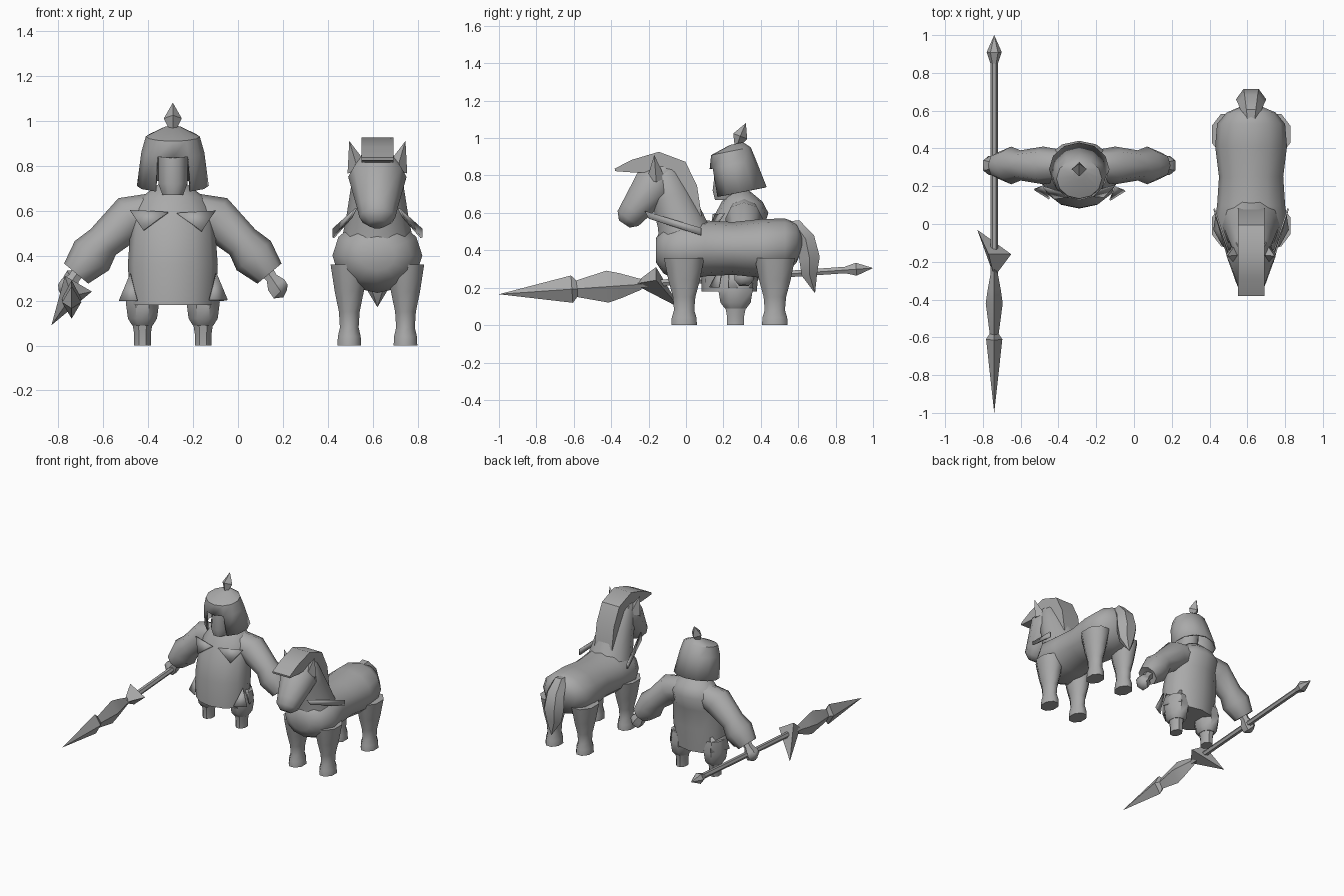
import bpy, bmesh
from math import sin, cos, tau, radians
from mathutils import Vector

cube = bpy.data.objects.get("Cube")
if cube:
    bpy.data.objects.remove(cube)

GREY = (.4, .4, .4, 1)
material = bpy.data.materials.new("plain grey")
material.use_nodes = True
material.diffuse_color = GREY
material.node_tree.nodes["Principled BSDF"].inputs["Base Color"].default_value = GREY

# Centre lines of the three figures, and common directions
MAN, HORSE, SPEAR = -.29, .62, -.74
SIDES = (("left", 1), ("right", -1))
RIGHTWARD, BACKWARD, UPWARD = Vector((1, 0, 0)), Vector((0, 1, 0)), Vector((0, 0, 1))


def finish(name, bm, crease=50, thickness=0):
    """Turn a bmesh into a smooth shaded object with creased edges."""
    bmesh.ops.remove_doubles(bm, verts=bm.verts, dist=.002)
    bmesh.ops.recalc_face_normals(bm, faces=bm.faces)
    mesh = bpy.data.meshes.new(name)
    bm.to_mesh(mesh)
    bm.free()
    mesh.materials.append(material)
    mesh.shade_smooth()
    mesh.set_sharp_from_angle(angle=radians(crease))
    part = bpy.data.objects.new(name, mesh)
    bpy.context.collection.objects.link(part)
    if thickness:
        part.modifiers.new("thickness", "SOLIDIFY").thickness = thickness


def loft(rings, sides=8, across=RIGHTWARD, axis=None, turn=0):
    """Skin elliptical rings (x, y, z, radius across, other radius)."""
    bm = bmesh.new()
    centres = [Vector(ring[:3]) for ring in rings]
    loops = []
    for i, (*_, radius, depth) in enumerate(rings):
        before, after = centres[max(i - 1, 0)], centres[min(i + 1, len(centres) - 1)]
        tangent = (axis or after - before).normalized()
        u = (across - tangent * across.dot(tangent)).normalized()
        v = tangent.cross(u)
        angles = [tau * (k + turn) / sides for k in range(sides)]
        loops.append([bm.verts.new(centres[i] + u * cos(a) * radius + v * sin(a) * depth)
                      for a in angles])
    for lower, upper in zip(loops, loops[1:]):
        for k in range(sides):
            bm.faces.new((lower[k - 1], lower[k], upper[k], upper[k - 1]))
    bm.faces.new(loops[0])
    bm.faces.new(loops[-1])
    return bm


def plate(name, points):
    """Thin flat panel through the given corners."""
    bm = bmesh.new()
    bm.faces.new([bm.verts.new(point) for point in points])
    finish(name, bm, thickness=.009)


def column(x, rows, ratio=1):
    """Rows of (height, y, radius); depth is the radius times the ratio."""
    return [(x, y, z, r, r * ratio) for z, y, r in rows]


def post(x, y, rows, ratio):
    """Straight column with rows of (height, radius)."""
    return column(x, [(z, y, r) for z, r in rows], ratio)


def on_horse(rows, ratio=1):
    """Rows of (y, height, radius) on the horse's centre line."""
    return [(HORSE, y, z, r, r * ratio) for y, z, r in rows]


def on_spear(rows, ratio=1):
    """Rows of (y, radius) along the sloping line of the spear."""
    return [(SPEAR, y, .235 + .07 * y, r, r * ratio) for y, r in rows]


# Warrior: robe and face
robe = [(.18, .23, .19), (.36, .24, .2), (.5, .26, .19), (.6, .3, .18), (.66, .3, .14), (.72, .29, .06)]
finish("robe", loft(column(MAN, robe, .78), 12, axis=UPWARD))
face = [(.67, .21, .05), (.72, .22, .07), (.88, .24, .07)]
finish("face", loft(column(MAN, face, 1.2), axis=UPWARD, turn=.5))

# Helmet: tilted shell, with the face opening and the underside removed
shell = [(.71, .29, .16), (.86, .25, .14), (.93, .24, .12), (.97, .27, .04)]
bm = loft(column(MAN, shell, .9), 12, axis=Vector((0, -.2, 1)))
opening = []
for panel in bm.faces:
    middle = panel.calc_center_median()
    in_front = abs(middle.x - MAN) < .07 and middle.y < .2 and middle.z < .82
    underside = len(panel.verts) > 4 and middle.z < .8
    if in_front or underside:
        opening.append(panel)
bmesh.ops.delete(bm, geom=opening, context="FACES")
finish("helmet", bm, crease=40, thickness=.01)
finial = [(.95, .27, .01), (1.01, .29, .04), (1.08, .32, 0)]
finish("helmet_finial", loft(column(MAN, finial), 4), crease=30)

# Warrior: limbs, lapels and robe flaps; arm rows are (offset, height, radius)
arm_y, leg_y = .31, .265
sleeve = [(.08, .6, .08), (.19, .57, .1), (.31, .46, .08), (.36, .4, .1), (.43, .32, .07), (.41, .34, .03)]
hand = [(.39, .37, .04), (.44, .3, .03), (.46, .27, .05), (.48, .24, .05), (.5, .23, .02)]
trouser = [(.09, .05), (.12, .07), (.19, .08), (.27, .07)]
boot = [(0, .04), (.05, .04), (.11, .05)]
lapel = [(.02, .15, .59), (.19, .2, .6), (.13, .14, .51)]
front_flap = [(.19, .2, .32), (.24, .18, .2), (.16, .13, .2)]
back_flap = [(.19, .23, .32), (.23, .23, .2), (.17, .36, .2), (.15, .34, .3)]
for label, s in SIDES:
    for part, rows, sides in (("sleeve", sleeve, 8), ("hand", hand, 6)):
        rings = [(MAN + s * x, arm_y, z, r, r) for x, z, r in rows]
        finish(f"{label}_{part}", loft(rings, sides, across=BACKWARD))
    for part, rows in (("trouser", trouser), ("boot", boot)):
        rings = post(MAN + s * .135, leg_y, rows, 1.25)
        finish(f"{label}_{part}", loft(rings, axis=UPWARD, turn=.5))
    for part, corners in (("lapel", lapel), ("front_flap", front_flap), ("back_flap", back_flap)):
        plate(f"{label}_{part}", [(MAN + s * x, y, z) for x, y, z in corners])

# Spear: shaft, pointed butt and two-part blade
finish("spear_shaft", loft(on_spear([(-.6, .02), (.9, .02)]), 6))
finish("spear_butt", loft(on_spear([(.85, .02), (.91, .04), (1, 0)]), 6), crease=30)
finish("spear_tip", loft(on_spear([(-1, 0), (-.61, .043), (-.56, .01)], 1.7), 4), crease=30)
blade = [(-.61, .02), (-.42, .045), (-.35, .035), (-.24, .015)]
finish("spear_blade", loft(on_spear(blade, 1.9), 4), crease=40)

# Spear: collar with three swept-back barbs
bm = bmesh.new()
apex, hub = [bm.verts.new((SPEAR, y, .22)) for y in (-.28, -.12)]
barbs = [bm.verts.new(p) for p in ((-.83, -.03, .09), (-.65, -.16, .24), (-.77, -.16, .31))]
for i, barb in enumerate(barbs):
    bm.faces.new((apex, barb, barbs[i - 1]))
    bm.faces.new((hub, barbs[i - 1], barb))
finish("spear_barbs", bm, crease=30)

# Horse: body, neck and head
body = [(-.16, .4, .08), (-.12, .4, .15), (-.03, .4, .2), (.1, .41, .18), (.25, .41, .17),
        (.41, .41, .19), (.53, .42, .18), (.59, .44, .13), (.62, .45, .06)]
finish("horse_body", loft(on_horse(body, .83), 12, axis=BACKWARD), crease=60)
neck = [(.01, .42, .17), (-.03, .56, .14), (-.08, .69, .12), (-.12, .8, .1), (-.13, .86, .06)]
finish("horse_neck", loft(on_horse(neck, .95), 10), crease=60)
head = [(-.1, .83, .08), (-.17, .75, .13), (-.28, .61, .09), (-.31, .57, .08), (-.33, .54, .04)]
finish("horse_head", loft(on_horse(head, .9), 10), crease=60)

# Horse: mane of constant width, with rows of (y, height, half thickness), and tail
mane = [(-.38, .83, .01), (-.28, .85, .05), (-.15, .87, .08), (-.04, .83, .08), (.02, .73, .06), (.07, .58, .02)]
rings = [(HORSE, y, z, .1, depth) for y, z, depth in mane]
finish("horse_mane", loft(rings, 4, turn=.5), crease=40)
tail = [(.51, .53, .03), (.59, .53, .05), (.64, .46, .07), (.66, .36, .08), (.66, .27, .06), (.69, .17, 0)]
finish("horse_tail", loft(on_horse(tail, .8), 6), crease=45)

# Horse: legs share one profile of (height, radius); ears and reins are paired
leg = [(0, .057), (.04, .055), (.08, .045), (.15, .05), (.24, .07), (.36, .09)]
rein = [(.1, -.22, .61), (.2, .08, .52), (.2, .08, .48), (.12, -.2, .57)]
for label, s in SIDES:
    for part, y in (("front", -.01), ("hind", .475)):
        rings = post(HORSE + s * .125, y, leg, 1.3)
        finish(f"horse_{label}_{part}_leg", loft(rings, axis=UPWARD, turn=.5), crease=60)
    base, tip = HORSE + s * .085, HORSE + s * .125
    ear = [(base, -.16, .78, .05, .05), (tip, -.17, .91, 0, 0)]
    finish(f"horse_{label}_ear", loft(ear, 4), crease=30)
    plate(f"horse_{label}_rein", [(HORSE + s * x, y, z) for x, y, z in rein])
